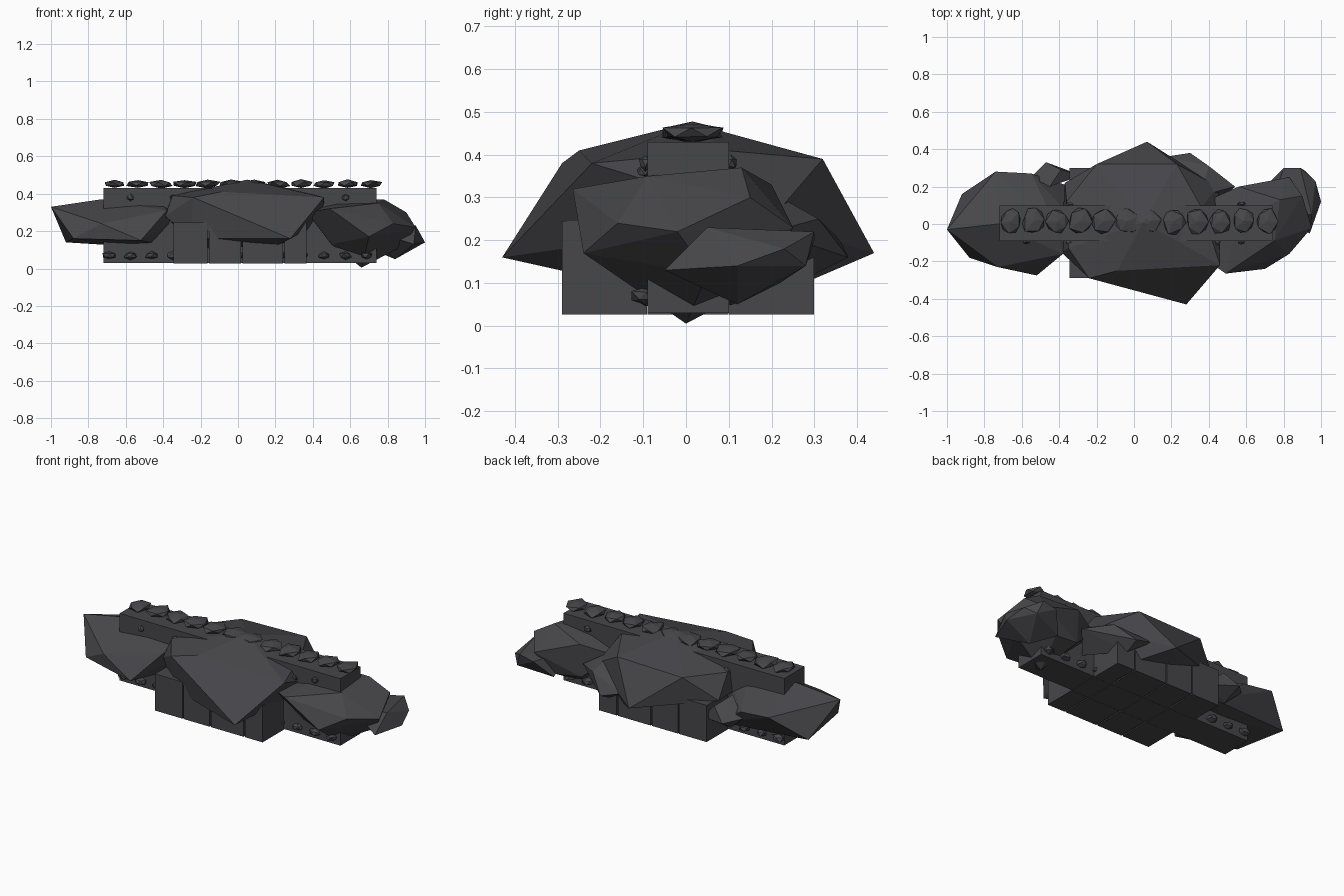
import bpy, bmesh, math, random
from mathutils import Vector, Matrix

random.seed(7)
cube = bpy.data.objects.get("Cube")
if cube:
    bpy.data.objects.remove(cube, do_unlink=True)


def make_material(name, colour):
    mat = bpy.data.materials.new(name)
    mat.use_nodes = True
    mat.diffuse_color = colour
    mat.node_tree.nodes["Principled BSDF"].inputs["Base Color"].default_value = colour
    return mat


stone = make_material("dark grey stone", (0.063, 0.063, 0.07, 1))


def finish(bm, name):
    bmesh.ops.recalc_face_normals(bm, faces=bm.faces)
    mesh = bpy.data.meshes.new(name)
    bm.to_mesh(mesh)
    bm.free()
    mesh.materials.append(stone)
    obj = bpy.data.objects.new(name, mesh)
    bpy.context.collection.objects.link(obj)
    return obj


def block(name, low, high):
    low, high = Vector(low), Vector(high)
    bm = bmesh.new()
    size = Matrix.Diagonal((*(high - low), 1))
    bmesh.ops.create_cube(bm, size=1, matrix=Matrix.Translation((low + high) / 2) @ size)
    return finish(bm, name)


def boulder(name, corners):
    """Faceted rock: the hull of a few corners given in hundredths."""
    bm = bmesh.new()
    for corner in corners:
        bm.verts.new(Vector(corner) / 100)
    hull = bmesh.ops.convex_hull(bm, input=bm.verts)
    loose = set(hull["geom_interior"]) | set(hull["geom_unused"])
    bmesh.ops.delete(bm, geom=[v for v in loose if isinstance(v, bmesh.types.BMVert)],
                     context="VERTS")
    return finish(bm, name)


def pebble(name, centre, size, rough=0.2):
    """Small irregular stone with twenty flat sides."""
    bm = bmesh.new()
    bmesh.ops.create_icosphere(bm, subdivisions=1, radius=1)
    turn = Matrix.Rotation(random.uniform(0, math.tau), 3, "Z")
    for v in bm.verts:
        p = turn @ v.co * random.uniform(1 - rough, 1 + rough)
        v.co = Vector(centre) + Vector(a * b for a, b in zip(p, size))
    return finish(bm, name)


# Long wall
block("wall", (-0.72, -0.09, 0.03), (0.74, 0.10, 0.43))

# Foundation: grid of blocks with thin seams
columns = [-0.35, -0.16, 0.02, 0.245, 0.37]
rows = [-0.29, -0.09, 0.10, 0.30]
seam = 0.004
for x0, x1 in zip(columns, columns[1:]):
    for y0, y1 in zip(rows, rows[1:]):
        block("foundation_block", (x0 + seam, y0, 0.026), (x1 - seam, y1 - 0.001, 0.245))

# Large boulders
boulder("middle_boulder", [
    (28, -43, 16), (-24, -29, 38), (-25, -24, 16), (-39, -15, 28), (-9, -25, 41),
    (46, -22, 38), (5, 1, 47.5), (7, 44, 17), (-20, 32, 38), (-37, 22, 25),
    (23, 32, 39), (45, 20, 25), (20, 30, 11), (-20, -10, 11), (20, -25, 12),
    (-35, -13, 39), (-36, 12, 38), (36, 9, 41)])
boulder("right_boulder", [
    (-100, -3, 33), (-92, 16, 14), (-74, 28, 27), (-52, -27.5, 15), (-88, -18, 16),
    (-73, -23, 24), (-55, 27, 25), (-37, 21, 12), (-38, -16, 31), (-73, 0, 37),
    (-42, 0, 36), (-30, 0, 28), (-60, 5, 12)])
boulder("left_boulder", [
    (49, -26.5, 32), (37, -18, 30), (70, -24, 17), (83, -16, 24), (95, -2, 22),
    (90, 15, 30), (83, 25, 23), (56, 20, 33), (38, 12, 28), (55, 2, 36),
    (75, -9, 35), (78, 13, 37), (50, -10, 13), (56, 19, 13), (66, 0, 0.5),
    (88, 5, 12), (72, 20, 11)])
boulder("left_end_boulder", [
    (80, 30, 20), (89, 30, 22), (97, 23, 18), (100, 12, 14), (94, -5, 13),
    (95, 5, 23), (84, 12, 5), (72, 22, 10), (72, 5, 20), (92, 28, 14)])
boulder("back_left_boulder", [
    (17, 36, 20), (30, 38, 16), (40, 31, 25), (54, 20, 22), (35, 15, 34),
    (30, 30, 12), (45, 10, 13), (20, 20, 30)])
boulder("back_right_boulder", [
    (-47, 33, 18), (-39, 29, 25), (-55, 25, 20), (-45, 20, 30), (-28, 26, 15),
    (-45, 22, 11)])

# Cap stones along the wall top
caps = 12
for i in range(caps):
    pebble("cap_stone", (-0.66 + i * 1.37 / (caps - 1), 0.015, 0.452),
           (0.068, 0.074, 0.023), 0.15)

# Pebbles along the foot and set into both wall faces
for side in (-0.095, 0.105):
    for i in range(13):
        x = -0.69 + i * 0.115
        pebble("foot_pebble", (x, side, 0.07), (0.036, 0.034, 0.022))
        if i % 2:
            pebble("wall_pebble", (x, side, random.choice((0.14, 0.38))),
                   (0.022, 0.014, 0.018))
for x, y, z in ((-0.05, -0.31, 0.31), (0.44, -0.1, 0.36), (0.05, 0.35, 0.28)):
    pebble("loose_pebble", (x, y, z), (0.02, 0.02, 0.015))
